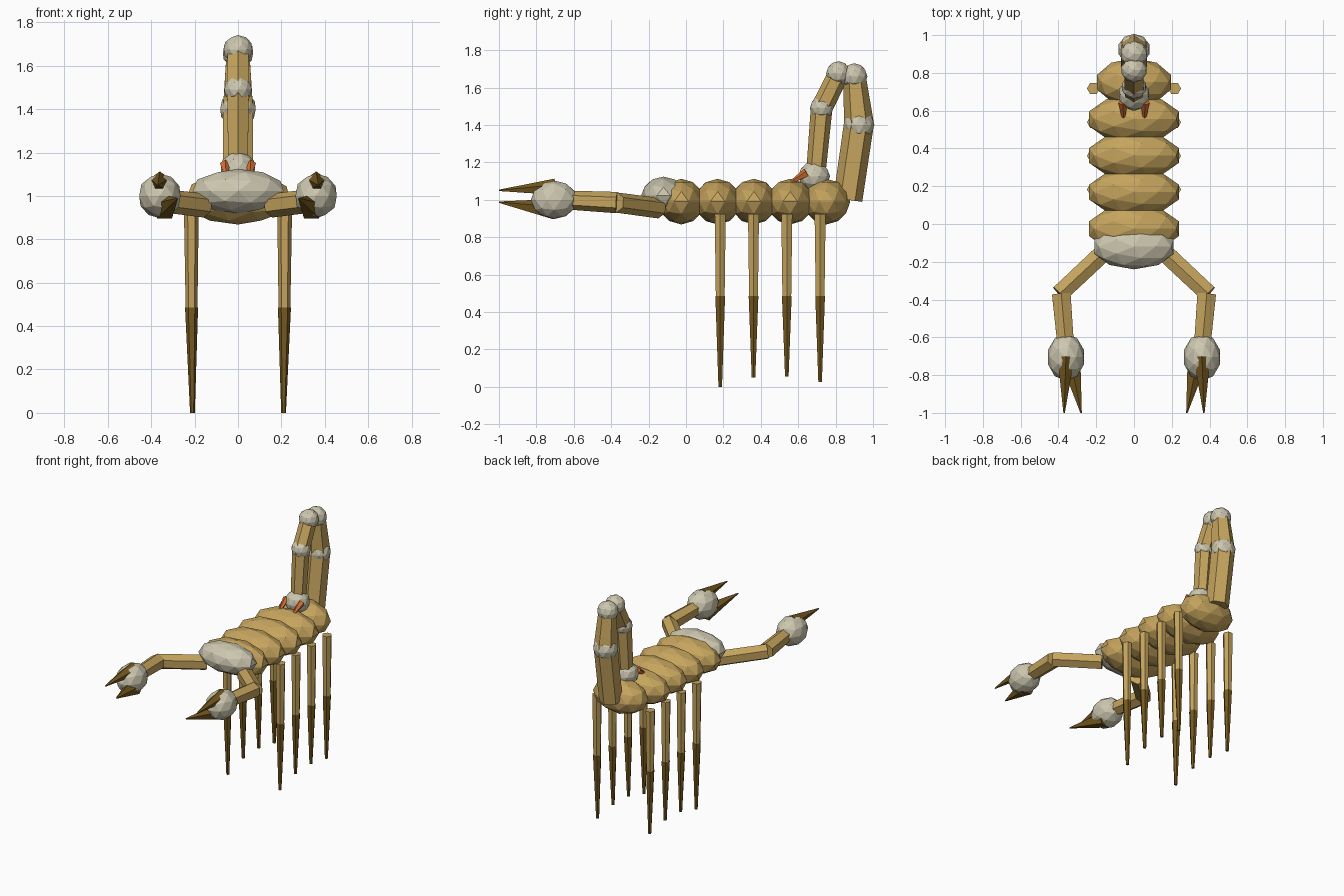
import bpy
from mathutils import Vector

cube = bpy.data.objects.get("Cube")
if cube:
    bpy.data.objects.remove(cube, do_unlink=True)


def material(name, rgb):
    m = bpy.data.materials.new(name)
    m.use_nodes = True
    m.diffuse_color = (*rgb, 1)
    bsdf = next(n for n in m.node_tree.nodes if n.type == 'BSDF_PRINCIPLED')
    bsdf.inputs["Base Color"].default_value = (*rgb, 1)
    return m


tan = material("tan shell", (0.56, 0.37, 0.11))
bone = material("pale bone", (0.61, 0.57, 0.43))
brown = material("dark brown", (0.18, 0.10, 0.014))
orange = material("orange", (0.68, 0.16, 0.03))


def finish(name, mat):
    ob = bpy.context.object
    ob.name = name
    ob.data.materials.append(mat)
    return ob


def ball(name, center, size, mat):
    """Faceted ellipsoid."""
    bpy.ops.mesh.primitive_ico_sphere_add(subdivisions=2, radius=1, location=center)
    ob = finish(name, mat)
    ob.scale = size
    return ob


def limb(name, start, end, r1, r2, mat, sides=6):
    """Tapered prism running from start to end."""
    a, b = Vector(start), Vector(end)
    bpy.ops.mesh.primitive_cone_add(vertices=sides, radius1=r1, radius2=r2,
                                    depth=(b - a).length, location=(a + b) / 2)
    ob = finish(name, mat)
    ob.rotation_mode = 'QUATERNION'
    ob.rotation_quaternion = (b - a).to_track_quat('Z', 'Y')
    return ob


# Body segments and head
for i in range(5):
    width = 0.205 if i == 4 else 0.25
    ball(f"body_segment_{i + 1}", (0, -0.025 + 0.194 * i, 0.99), (width, 0.127, 0.122), tan)
ball("head", (0, -0.12, 1.022), (0.22, 0.12, 0.102), bone)

# Tail: four tapered links with pale joints
limb("tail_link_1", (0, 0.865, 1.0), (0, 0.925, 1.41), 0.078, 0.08, tan)
limb("tail_link_2", (0, 0.925, 1.40), (0, 0.90, 1.67), 0.08, 0.06, tan)
limb("tail_link_3", (0, 0.82, 1.68), (0, 0.725, 1.49), 0.056, 0.058, tan)
limb("tail_link_4", (0, 0.725, 1.49), (0, 0.695, 1.15), 0.058, 0.052, tan)
joints = [(0.925, 1.40, 0.082), (0.90, 1.66, 0.07), (0.815, 1.675, 0.066), (0.725, 1.49, 0.063)]
for i, (y, z, r) in enumerate(joints):
    ball(f"tail_joint_{i + 1}", (0, y, z), (r * 1.05, r, r), bone)
ball("stinger_bulb", (0, 0.685, 1.125), (0.083, 0.085, 0.08), bone)

for side, s in (("left", 1), ("right", -1)):
    # Stinger fangs
    limb(f"{side}_fang", (s * 0.06, 0.645, 1.145), (s * 0.055, 0.565, 1.095),
         0.025, 0.01, orange, 5)

    # Arms
    limb(f"{side}_upper_arm", (s * 0.155, -0.145, 0.955), (s * 0.395, -0.37, 0.985),
         0.055, 0.054, tan)
    limb(f"{side}_forearm", (s * 0.385, -0.37, 0.985), (s * 0.36, -0.66, 1.0),
         0.057, 0.05, tan)
    ball(f"{side}_hand", (s * 0.36, -0.705, 1.0), (0.1, 0.125, 0.103), bone)

    # Pincer blades
    limb(f"{side}_upper_blade", (s * 0.36, -0.70, 1.065), (s * 0.37, -1.0, 1.05),
         0.048, 0.004, brown, 5)
    limb(f"{side}_lower_blade", (s * 0.34, -0.70, 0.945), (s * 0.28, -1.0, 0.987),
         0.06, 0.004, brown, 5)

    # Legs
    for i, foot in enumerate((0.0, 0.05, 0.055, 0.025)):
        y = 0.183 + 0.178 * i
        limb(f"{side}_upper_leg_{i + 1}", (s * 0.215, y, 0.925), (s * 0.214, y, 0.47),
             0.034, 0.027, tan)
        limb(f"{side}_lower_leg_{i + 1}", (s * 0.214, y, 0.485), (s * 0.21, y, foot),
             0.03, 0.011, brown)
